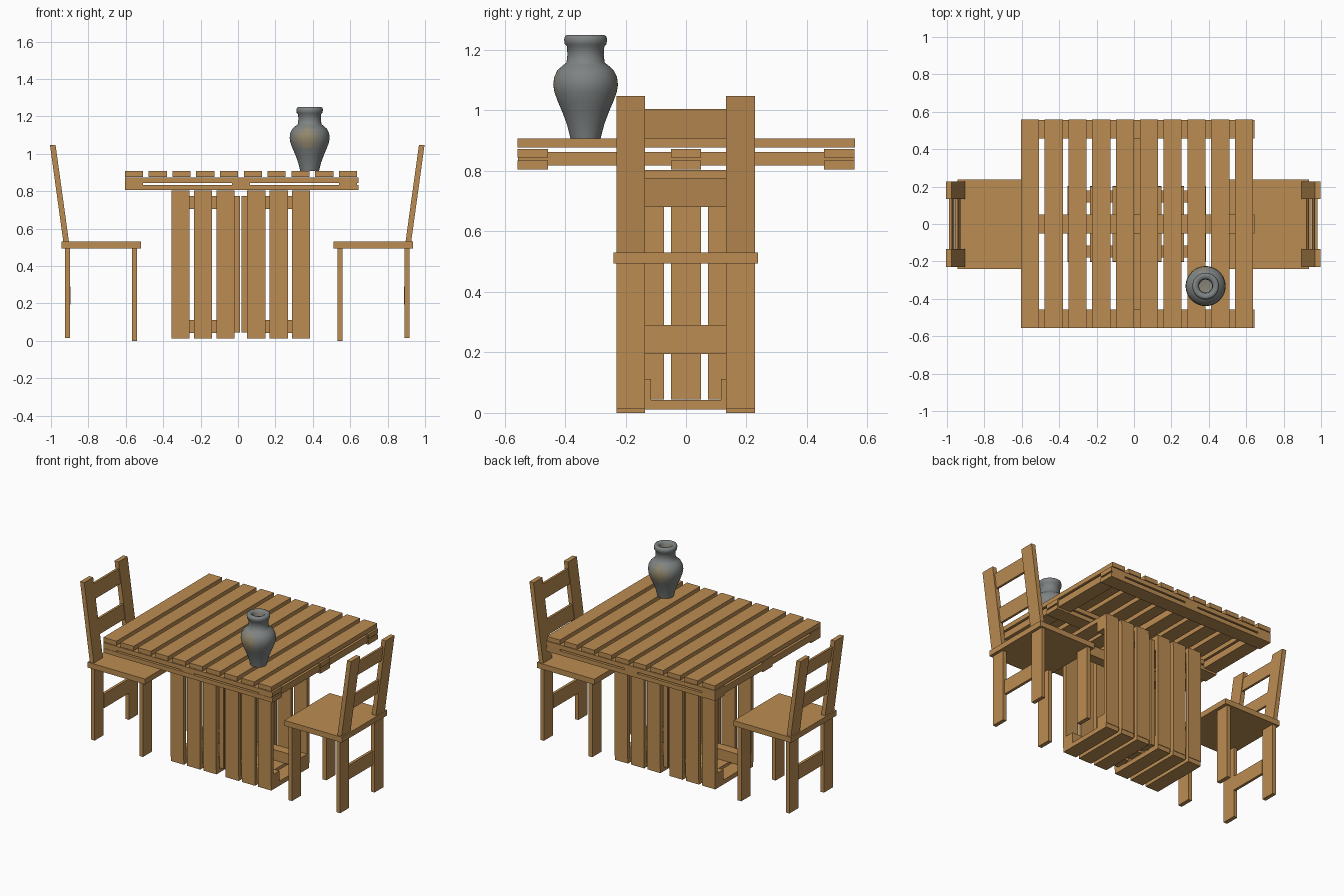
import bpy, bmesh, math

old = bpy.data.objects.get("Cube")
if old:
    bpy.data.objects.remove(old, do_unlink=True)


def material(name, rgb, rough=0.8):
    m = bpy.data.materials.new(name)
    m.use_nodes = True
    m.diffuse_color = (*rgb, 1)
    node = m.node_tree.nodes["Principled BSDF"]
    node.inputs["Base Color"].default_value = (*rgb, 1)
    node.inputs["Roughness"].default_value = rough
    return m


WOOD = material("wood", (0.50, 0.265, 0.085))
GREY = material("grey glaze", (0.21, 0.225, 0.225))
FADED = material("faded ochre glaze", (0.245, 0.235, 0.195))
OCHRE = material("ochre glaze", (0.30, 0.25, 0.15))


def finish(name, bm, mats):
    bmesh.ops.recalc_face_normals(bm, faces=bm.faces)
    mesh = bpy.data.meshes.new(name)
    bm.to_mesh(mesh)
    bm.free()
    for m in mats:
        mesh.materials.append(m)
    ob = bpy.data.objects.new(name, mesh)
    bpy.context.collection.objects.link(ob)
    return ob


def prism(name, profile, y0, y1):
    """Plank with an xz profile, extruded along y."""
    bm = bmesh.new()
    face = bm.faces.new([bm.verts.new((x, y0, z)) for x, z in profile])
    ext = bmesh.ops.extrude_face_region(bm, geom=[face])
    top = [v for v in ext["geom"] if isinstance(v, bmesh.types.BMVert)]
    bmesh.ops.translate(bm, verts=top, vec=(0, y1 - y0, 0))
    return finish(name, bm, [WOOD])


def plank(name, x, y, z):
    (x0, x1), (z0, z1) = x, z
    return prism(name, [(x0, z0), (x1, z0), (x1, z1), (x0, z1)], *y)


# Table top: ten slats on double rails with cross boards between
for i in range(10):
    x = -0.605 + i * 0.1272
    plank("table_slat", (x, x + 0.097), (-0.557, 0.559), (0.877, 0.907))
for y in (-0.507, 0, 0.507):
    for z in ((0.805, 0.834), (0.844, 0.873)):
        plank("table_rail", (-0.605, 0.645), (y - 0.05, y + 0.05), z)
for x in (-0.605, -0.033, 0.54):
    plank("table_cross_board", (x, x + 0.096), (-0.555, 0.557), (0.818, 0.863))

# Table base: two slatted crates on their sides, floors back to back
MID = 0.015


def crate(side):
    def span(a, b):
        return tuple(sorted((MID + side * a, MID + side * b)))

    for i in range(3):
        s = span(0.034 + i * 0.12, 0.131 + i * 0.12)
        for z in ((0.012, 0.042), (0.775, 0.803)):
            plank("crate_end_slat", s, (-0.2, 0.2), z)
        for y in ((-0.203, -0.178), (0.178, 0.203)):
            plank("crate_upright_slat", s, y, (0.042, 0.775))
        y = (i - 1) * 0.121
        plank("crate_floor_slat", span(0.004, 0.034),
              (y - 0.049, y + 0.049), (0.045, 0.775))
    for y in ((-0.178, -0.115), (0.115, 0.178)):
        for z in ((0.042, 0.112), (0.706, 0.775)):
            plank("crate_corner_post", span(0.034, 0.371), y, z)


# Chairs
def chair(side):
    def put(name, profile, y):
        prism(name, [(-0.004 + side * x, z) for x, z in profile], *y)

    def box(name, x, y, z):
        put(name, [(x[0], z[0]), (x[1], z[0]), (x[1], z[1]), (x[0], z[1])], y)

    def lean(z):
        return 0.9 + (z - 0.53) * 0.138

    def leaning(name, z0, z1, a, b, y):
        put(name, [(lean(z0) + a, z0), (lean(z0) + b, z0),
                   (lean(z1) + b, z1), (lean(z1) + a, z1)], y)

    box("chair_seat", (0.515, 0.939), (-0.24, 0.238), (0.494, 0.53))
    for y in ((-0.23, -0.135), (0.133, 0.228)):
        box("chair_front_leg", (0.537, 0.564), y, (0, 0.494))
        box("chair_back_leg", (0.894, 0.92), y, (0.014, 0.494))
        leaning("chair_back_post", 0.53, 1.048, 0, 0.03, y)
    box("chair_leg_rail", (0.891, 0.909), (-0.135, 0.133), (0.195, 0.29))
    for z0, z1 in ((0.68, 0.776), (0.908, 1.004)):
        leaning("chair_back_slat", z0, z1, 0.004, 0.019, (-0.135, 0.133))


for side in (-1, 1):
    crate(side)
    chair(side)

# Vase: turned profile with a hollow neck
PROFILE = [(0, 0.908), (0.05, 0.908), (0.053, 0.92), (0.062, 0.955),
           (0.077, 0.995), (0.092, 1.03), (0.103, 1.06), (0.107, 1.085),
           (0.104, 1.11), (0.093, 1.133), (0.075, 1.149), (0.063, 1.158),
           (0.06, 1.185), (0.062, 1.212), (0.069, 1.219), (0.071, 1.235),
           (0.068, 1.246), (0.06, 1.25), (0.045, 1.247), (0.037, 1.238),
           (0.035, 1.2), (0.035, 1.14), (0, 1.135)]
VX, VY = 0.383, -0.332
bm = bmesh.new()
verts = [bm.verts.new((VX + r, VY, z)) for r, z in PROFILE]
edges = [bm.edges.new(pair) for pair in zip(verts, verts[1:])]
bmesh.ops.spin(bm, geom=verts + edges, cent=(VX, VY, 0), axis=(0, 0, 1),
               angle=2 * math.pi, steps=48)
bmesh.ops.remove_doubles(bm, verts=bm.verts, dist=0.0005)

# Ochre patches on the front and back of the belly, and inside the neck
for f in bm.faces:
    c = f.calc_center_median()
    dx, dy = c.x - VX, c.y - VY
    d = math.hypot((dx + 0.015) / 0.075, (c.z - 1.08) / 0.065)
    if math.hypot(dx, dy) < 0.036 and c.z > 1:
        f.material_index = 1
    elif abs(dy) > 0.04 and d < 1:
        f.material_index = 2 if d < 0.65 else 1
vase = finish("vase", bm, [GREY, FADED, OCHRE])
bpy.ops.object.select_all(action="DESELECT")
vase.select_set(True)
bpy.context.view_layer.objects.active = vase
bpy.ops.object.shade_smooth_by_angle(angle=math.radians(50))
